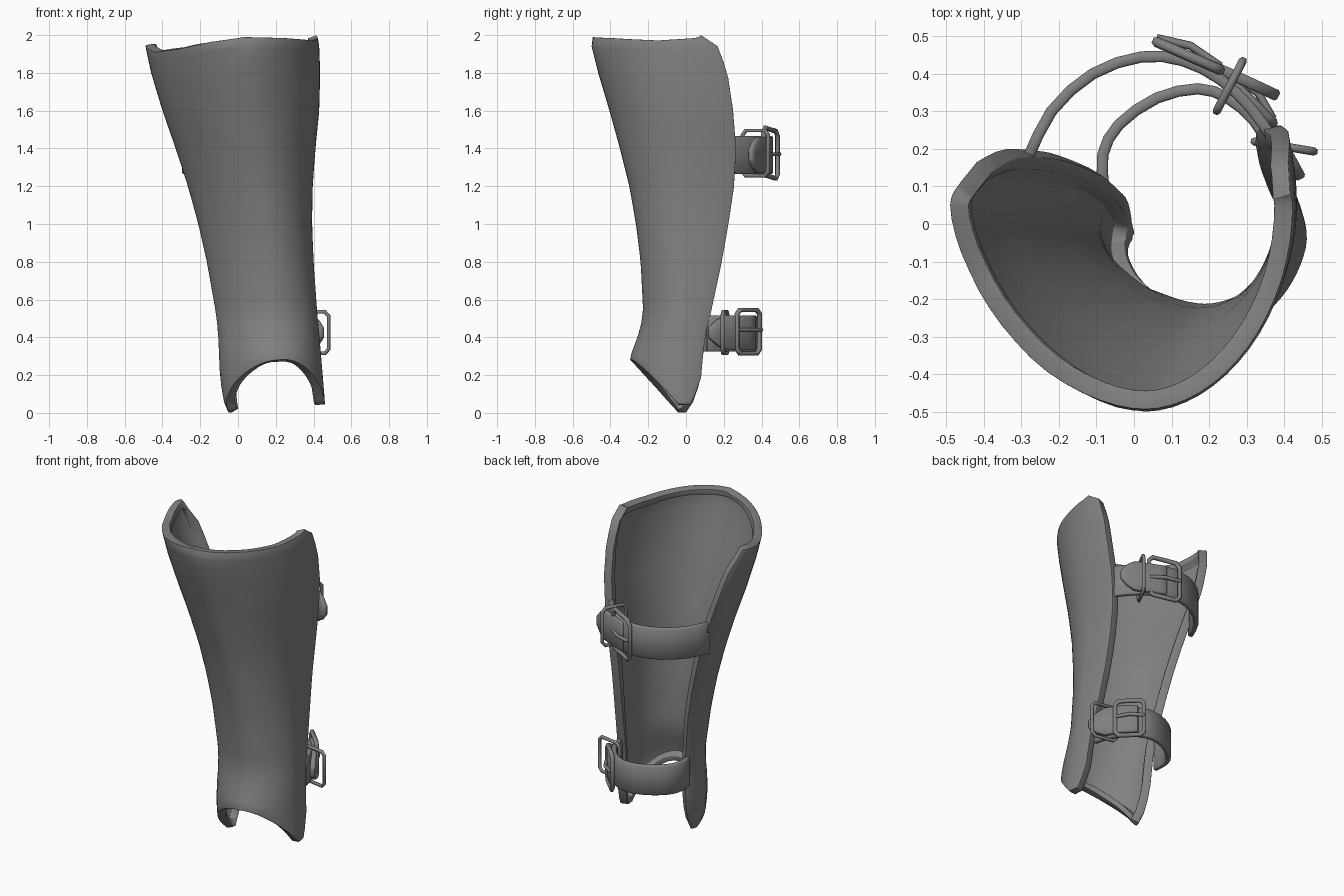
import bpy, bmesh, math
from mathutils import Vector

if "Cube" in bpy.data.objects:
    bpy.data.objects.remove(bpy.data.objects["Cube"])

steel = bpy.data.materials.new("grey")
steel.diffuse_color = (0.22, 0.22, 0.22, 1)
steel.use_nodes = True
steel.node_tree.nodes["Principled BSDF"].inputs["Base Color"].default_value = steel.diffuse_color

# Cross-section by height: z, left x, right x, front x, front y, left back y, right back y, widest y
LEVELS = [
    (0.00, -0.05, 0.462, 0.22, -0.30, 0.00, -0.01, -0.04),
    (0.06, -0.075, 0.46, 0.22, -0.30, 0.04, 0.035, -0.04),
    (0.18, -0.095, 0.45, 0.22, -0.30, 0.08, 0.08, -0.03),
    (0.30, -0.10, 0.44, 0.21, -0.295, 0.09, 0.09, -0.02),
    (0.42, -0.105, 0.43, 0.20, -0.25, 0.10, 0.105, -0.01),
    (0.52, -0.115, 0.42, 0.19, -0.226, 0.11, 0.13, 0.00),
    (0.80, -0.165, 0.40, 0.17, -0.24, 0.15, 0.19, 0.02),
    (1.00, -0.21, 0.392, 0.15, -0.265, 0.17, 0.225, 0.03),
    (1.20, -0.265, 0.395, 0.12, -0.30, 0.19, 0.255, 0.04),
    (1.40, -0.33, 0.41, 0.09, -0.35, 0.20, 0.265, 0.05),
    (1.60, -0.40, 0.43, 0.06, -0.405, 0.20, 0.25, 0.05),
    (1.80, -0.46, 0.435, 0.04, -0.465, 0.17, 0.22, 0.05),
    (1.94, -0.49, 0.43, 0.03, -0.50, 0.10, 0.17, 0.05),
    (2.00, -0.49, 0.42, 0.03, -0.492, 0.08, 0.08, 0.05),
]
SPLIT = 0.8  # share of the half outline in front of the widest point


def lerp_table(table, t):
    t = min(max(t, table[0][0]), table[-1][0])
    for a, b in zip(table, table[1:]):
        if t <= b[0]:
            f = (t - a[0]) / (b[0] - a[0])
            return [p + (q - p) * f for p, q in zip(a, b)]


TOP_EDGE = [(-1, 1.95), (-0.8, 1.945), (-0.6, 1.91), (-0.4, 1.925), (-0.2, 1.965),
            (0, 1.99), (0.3, 1.985), (0.6, 1.972), (0.8, 1.985), (1, 2.0)]


def shell_point(u, v):
    a = abs(u)
    th = min(a / SPLIT, 1) * math.pi / 2
    n = 1.72 if u < 0 else 1.9
    side, fwd = math.sin(th) ** (2 / n), max(math.cos(th), 0) ** (2 / n)
    low = 0.28 * fwd + (0.045 * side if u > 0 else 0)
    z = low + (lerp_table(TOP_EDGE, u)[1] - low) * v
    _, xl, xr, xf, yf, bl, br, ym = lerp_table(LEVELS, z)
    xe, yb, inset = (xl, bl, 0.045) if u < 0 else (xr, br, 0.02)
    x, y = xf + (xe - xf) * side, ym + (yf - ym) * fwd
    if a > SPLIT:
        k = (a - SPLIT) / (1 - SPLIT)
        y = ym + (yb - ym) * k
        x -= math.copysign(inset, u) * k * k * min(1, (yb - ym) / 0.12)
    return Vector((x, y, z))


def finish(ob, angle=50):
    ob.data.materials.append(steel)
    bpy.context.view_layer.objects.active = ob
    for o in bpy.context.selected_objects:
        o.select_set(False)
    ob.select_set(True)
    bpy.ops.object.shade_smooth_by_angle(angle=math.radians(angle))


def grid_object(name, rows):
    bm = bmesh.new()
    vs = [[bm.verts.new(p) for p in r] for r in rows]
    for r, s in zip(vs, vs[1:]):
        for i in range(len(r) - 1):
            bm.faces.new((r[i], r[i + 1], s[i + 1], s[i]))
    me = bpy.data.meshes.new(name)
    bm.to_mesh(me)
    bm.free()
    ob = bpy.data.objects.new(name, me)
    bpy.context.collection.objects.link(ob)
    return ob


# Shin shell: thin wall with a thick rounded rim on every edge
half = [0.05 * i for i in range(1, 17)] + [0.87, 0.915, 0.955, 1.0]
us = [-h for h in reversed(half)] + [0] + half
vs = [0, 0.022, 0.03] + [0.03 + 0.94 * i / 22 for i in range(1, 22)] + [0.97, 0.978, 1]
shell = grid_object("shin_shell", [[shell_point(u, v) for u in us] for v in vs])
thin = shell.vertex_groups.new(name="rim")
for j in range(len(vs)):
    for i in range(len(us)):
        rim = min(i, len(us) - 1 - i, j, len(vs) - 1 - j) < 2
        thin.add([j * len(us) + i], 1.0 if rim else 0.3, 'REPLACE')
finish(shell)
sol = shell.modifiers.new("wall", 'SOLIDIFY')
sol.thickness, sol.offset = 0.05, -1
sol.vertex_group = "rim"
bev = shell.modifiers.new("round_rim", 'BEVEL')
bev.width, bev.segments = 0.018, 3
bev.limit_method, bev.angle_limit = 'ANGLE', math.radians(60)


def strap(name, path, z, width, thick=0.03, tip=False):
    """Band along a smoothed ground-plan path, optionally ending in a point."""
    pts = [Vector(p) for p in path]
    ext = [2 * pts[0] - pts[1]] + pts + [2 * pts[-1] - pts[-2]]
    fine = []
    for a, b, c, d in zip(ext, ext[1:], ext[2:], ext[3:]):
        for t in (0, 0.5):
            fine.append(0.5 * (2 * b + (c - a) * t + (2 * a - 5 * b + 4 * c - d) * t * t
                               + (3 * b - a - 3 * c + d) * t ** 3))
    fine.append(pts[-1])
    rows = []
    for i, p in enumerate(fine):
        left = len(fine) - 1 - i
        w = width / 2 * ((0.3, 0.75, 1)[min(left, 2)] if tip else 1)
        rows.append([(p.x, p.y, z - w), (p.x, p.y, z), (p.x, p.y, z + w)])
    ob = grid_object(name, rows)
    finish(ob, 40)
    m = ob.modifiers.new("leather", 'SOLIDIFY')
    m.thickness, m.offset = thick, 0
    b = ob.modifiers.new("soft_edge", 'BEVEL')
    b.width, b.segments, b.limit_method = 0.006, 1, 'ANGLE'


def wire(name, points, radius, cyclic=True):
    cu = bpy.data.curves.new(name, 'CURVE')
    cu.dimensions = '3D'
    cu.bevel_depth, cu.bevel_resolution, cu.use_fill_caps = radius, 1, True
    sp = cu.splines.new('POLY')
    sp.points.add(len(points) - 1)
    for q, p in zip(sp.points, points):
        q.co = (*p, 1)
    sp.use_cyclic_u = cyclic
    ob = bpy.data.objects.new(name, cu)
    ob.data.materials.append(steel)
    bpy.context.collection.objects.link(ob)


def frame(name, a, b, z, h, radius, lean=0.0):
    """Upright rectangular loop with cut corners spanning plan points a to b."""
    a, b = Vector((*a, z)), Vector((*b, z))
    mid, d = (a + b) / 2, (b - a) / 2
    pts = []
    for s, t in ((-1, -0.8), (-0.75, -1), (0.75, -1), (1, -0.8),
                 (1, 0.8), (0.75, 1), (-0.75, 1), (-1, 0.8)):
        pts.append(mid + d * s + Vector((0, 0, h / 2 * t + lean * s)))
    wire(name, pts, radius)


# Upper strap, its pointed end and its buckle
strap("upper_strap", [(-0.285, 0.17), (-0.22, 0.3), (-0.11, 0.4), (0.02, 0.445), (0.13, 0.435),
                      (0.23, 0.385), (0.31, 0.31), (0.375, 0.22)], 1.365, 0.2)
strap("upper_strap_end", [(0.13, 0.45), (0.22, 0.415), (0.31, 0.375), (0.385, 0.34)],
      1.365, 0.19, 0.03, True)
frame("upper_buckle", (0.06, 0.485), (0.23, 0.41), 1.375, 0.25, 0.014, 0.012)
frame("upper_keeper", (0.22, 0.30), (0.29, 0.435), 1.375, 0.24, 0.011)
wire("upper_prong", [(0.23, 0.42, 1.37), (0.15, 0.475, 1.37), (0.06, 0.495, 1.37)], 0.011, False)

# Lower strap, its pointed end and its buckle
strap("lower_strap", [(-0.08, 0.09), (-0.083, 0.185), (-0.04, 0.265), (0.06, 0.335), (0.17, 0.36),
                      (0.25, 0.335), (0.32, 0.275), (0.37, 0.19), (0.39, 0.11)], 0.42, 0.19)
strap("lower_strap_end", [(0.27, 0.36), (0.34, 0.29), (0.395, 0.21), (0.445, 0.12)],
      0.425, 0.18, 0.03, True)
frame("lower_buckle", (0.25, 0.39), (0.37, 0.27), 0.43, 0.23, 0.014)
frame("lower_keeper", (0.32, 0.22), (0.48, 0.193), 0.425, 0.22, 0.011)
wire("lower_prong", [(0.37, 0.28, 0.44), (0.33, 0.35, 0.44), (0.255, 0.4, 0.44)], 0.011, False)
